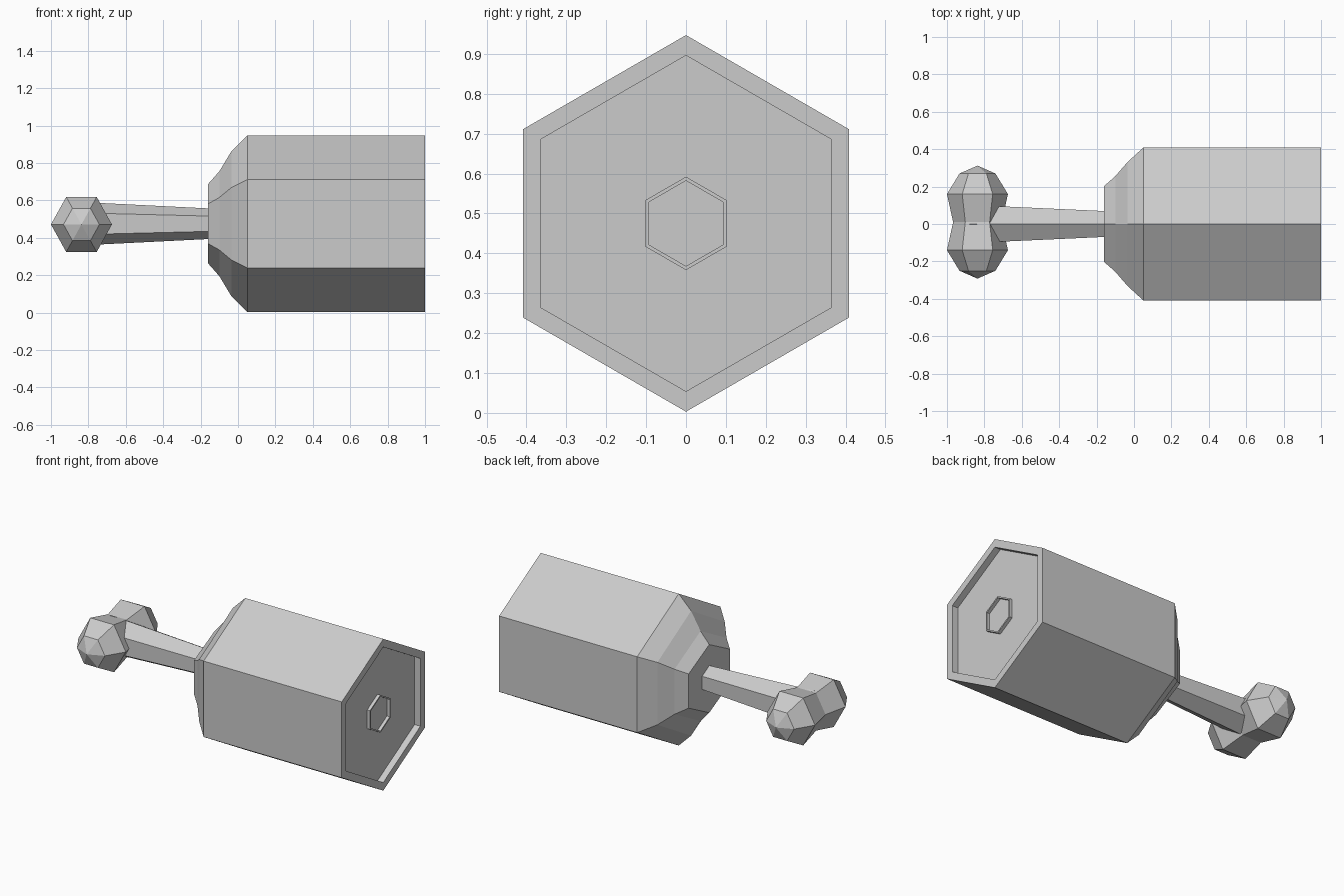
import bpy, bmesh
from math import cos, sin, pi

if "Cube" in bpy.data.objects:
    bpy.data.objects.remove(bpy.data.objects["Cube"])


def hex_loft(name, rings, place, offset=0.0):
    """Skin six-sided rings (position, radius_a, radius_b); radius 0 makes a point."""
    bm = bmesh.new()
    loops = []
    for t, ra, rb in rings:
        if ra == 0:
            loops.append([bm.verts.new(place(t, 0, 0))])
        else:
            loops.append([bm.verts.new(place(t, ra * cos(offset + i * pi / 3),
                                             rb * sin(offset + i * pi / 3)))
                          for i in range(6)])
    for a, b in zip(loops, loops[1:]):
        for i in range(6):
            j = (i + 1) % 6
            quad = [a[i % len(a)], a[j % len(a)], b[j % len(b)], b[i % len(b)]]
            bm.faces.new(list(dict.fromkeys(quad)))
    for end in (loops[0], loops[-1]):
        if len(end) == 6:
            bm.faces.new(end)
    bmesh.ops.recalc_face_normals(bm, faces=bm.faces)
    mesh = bpy.data.meshes.new(name)
    bm.to_mesh(mesh)
    bm.free()
    obj = bpy.data.objects.new(name, mesh)
    bpy.context.collection.objects.link(obj)
    return obj


def along_x(t, a, b):
    return (t, a, 0.475 + b)


def along_y(t, a, b):
    return (-0.837 + a, t, 0.471 + b)


# Body: shouldered hexagonal barrel with a recessed rear face and small raised rim
R = 0.472
hex_loft("body", [
    (-0.16, 0.234, 0.212), (-0.10, 0.295, 0.28), (-0.035, 0.382, 0.388),
    (0.05, R, R), (1.0, R, R),
    (1.0, 0.421, 0.421), (0.96, 0.421, 0.421),
    (0.96, 0.117, 0.117), (0.98, 0.117, 0.117),
    (0.98, 0.107, 0.107), (0.96, 0.107, 0.107),
], along_x, pi / 6)

# Rod: widens towards the crossbar
hex_loft("rod", [(-0.88, 0.118, 0.118), (-0.16, 0.08, 0.082)], along_x, pi / 6)

# Crossbar: two faceted knobs joined by a narrow waist
half = [(0.15, 0.163, 0.17), (0.26, 0.096, 0.1), (0.302, 0, 0)]
rings = [(-t, a, b) for t, a, b in reversed(half)] + [(0, 0.13, 0.135)] + half
hex_loft("crossbar_knobs", [(t + 0.01, a, b) for t, a, b in rings], along_y)
